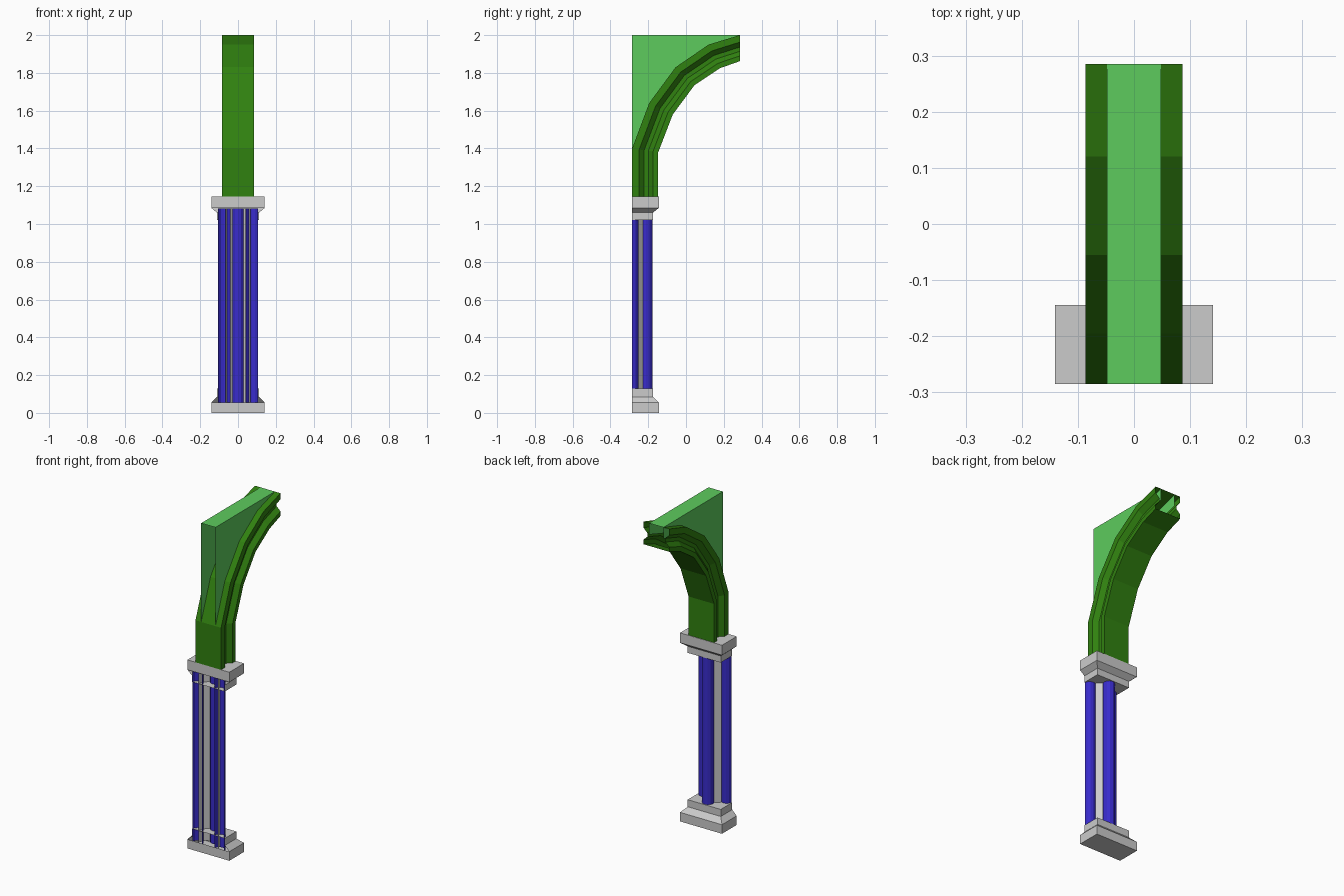
import bpy, bmesh
from math import sin, cos, pi

if "Cube" in bpy.data.objects:
    bpy.data.objects.remove(bpy.data.objects["Cube"])

BACK = -0.285  # wall plane: the pillar is cut open along it


def material(name, col):
    m = bpy.data.materials.new(name)
    m.diffuse_color = (*col, 1)
    m.use_nodes = True
    m.node_tree.nodes["Principled BSDF"].inputs["Base Color"].default_value = m.diffuse_color
    return m


DARK = material("arch_green", (0.03, 0.22, 0.005))
LIGHT = material("wall_green", (0.11, 0.6, 0.11))
BLUE = material("shaft_blue", (0.04, 0.025, 0.6))


def make(name, verts, faces, mat=None):
    bm = bmesh.new()
    vs = [bm.verts.new(v) for v in verts]
    for f in faces:
        bm.faces.new([vs[i] for i in f])
    bmesh.ops.recalc_face_normals(bm, faces=bm.faces)
    me = bpy.data.meshes.new(name)
    bm.to_mesh(me)
    bm.free()
    ob = bpy.data.objects.new(name, me)
    bpy.context.collection.objects.link(ob)
    if mat:
        me.materials.append(mat)
    return ob


def loft(rings, closed=False):
    """Quads between successive rings of equal length."""
    n = len(rings[0])
    faces = []
    for r in range(len(rings) - 1):
        for i in range(n if closed else n - 1):
            a, b = r * n + i, r * n + (i + 1) % n
            faces.append((a, b, b + n, a + n))
    return [v for r in rings for v in r], faces


def moulding(name, levels, slab):
    """Stepped block open at the wall plane, except along its slab."""
    rings = [[(-w, BACK, z), (-w, y, z), (w, y, z), (w, BACK, z)] for z, w, y in levels]
    v, f = loft(rings)
    last = len(v) - 4
    f += [(0, 1, 2, 3), tuple(range(last, last + 4))]
    a = slab * 4
    f.append((a, a + 3, a + 7, a + 4))
    make(name, v, f)


WIDE, NARROW = (0.141, -0.144), (0.111, -0.175)
moulding("base", [(0, *WIDE), (0.055, *WIDE), (0.085, *NARROW), (0.128, *NARROW)], 0)
moulding("capital", [(1.02, *NARROW), (1.06, *NARROW), (1.085, *WIDE), (1.145, *WIDE)], 2)


# Shafts: open tubes, the outer ones halved by the wall plane
def tube(name, x, y, r, z0, z1, half, sides=12, mat=None):
    n = sides // 2 + 1 if half else sides
    rings = [[(x + r * cos(2 * pi * i / sides), y + r * sin(2 * pi * i / sides), z)
              for i in range(n)] for z in (z0, z1)]
    make(name, *loft(rings, not half), mat)


tube("core", 0, BACK, 0.066, 0.055, 1.083, True)
tube("middle_shaft", 0, BACK + 0.074, 0.033, 0.05, 1.083, False, mat=BLUE)
for side, s in (("left", -1), ("right", 1)):
    tube(side + "_shaft", s * 0.074, BACK, 0.033, 0.05, 1.083, True, mat=BLUE)

# Arch rib: grooved profile swept between its outer and inner curves
OUTER = [(BACK, 1.145), (BACK, 1.4), (-0.195, 1.64), (-0.055, 1.83), (0.12, 1.95), (0.285, 2.0)]
INNER = [(-0.147, 1.145), (-0.147, 1.38), (-0.07, 1.58), (0.045, 1.735), (0.18, 1.825), (0.285, 1.862)]
right = [(0.086, 0), (0.086, 0.27), (0.06, 0.46), (0.06, 0.62), (0.086, 0.8), (0.086, 1)]
profile = right + [(-x, t) for x, t in reversed(right)]
rings = [[(x, o[0] + (i[0] - o[0]) * t, o[1] + (i[1] - o[1]) * t) for x, t in profile]
         for o, i in zip(OUTER, INNER)]
make("arch_rib", *loft(rings, True), DARK)

# Spandrel wall above the rib: two sides and a top, sunk into the rib
edge = [((o[0] + i[0]) / 2, (o[1] + i[1]) / 2) for o, i in zip(OUTER[1:], INNER[1:])]
edge[-1] = (0.285, edge[-1][1])
outline = [(BACK, 2.0), (BACK, 1.4)] + edge + [(0.285, 2.0)]
n = len(outline)
verts = [(s * 0.048, y, z) for s in (-1, 1) for y, z in outline]
make("spandrel_wall", verts, [tuple(range(n)), tuple(range(n, 2 * n)), (0, n - 1, 2 * n - 1, n)], LIGHT)
